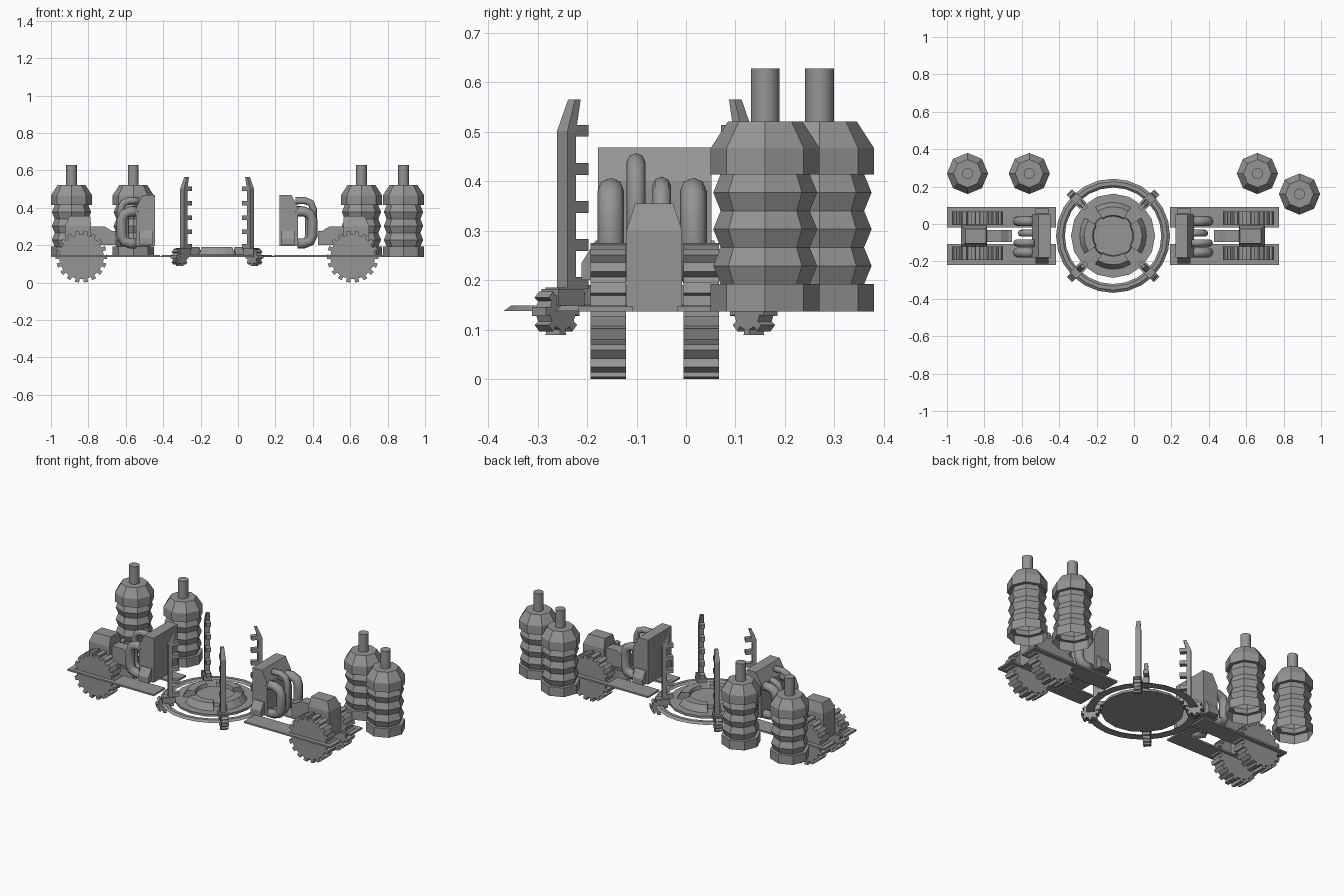
import bpy, bmesh, math
from mathutils import Matrix, Vector

if "Cube" in bpy.data.objects:
    bpy.data.objects.remove(bpy.data.objects["Cube"])

CX, CY = -0.112, -0.063          # middle of the round platform
grey = bpy.data.materials.new("steel grey")
grey.diffuse_color = (0.3, 0.3, 0.3, 1)
grey.use_nodes = True
grey.node_tree.nodes["Principled BSDF"].inputs["Base Color"].default_value = grey.diffuse_color


def finish(name, bm, matrix=Matrix()):
    bm.transform(matrix)
    bmesh.ops.recalc_face_normals(bm, faces=bm.faces)
    me = bpy.data.meshes.new(name)
    bm.to_mesh(me)
    bm.free()
    me.materials.append(grey)
    ob = bpy.data.objects.new(name, me)
    bpy.context.collection.objects.link(ob)
    return ob


def loft(name, rings, matrix=Matrix(), cap_start=True, cap_end=True, closed=False):
    """Skin a list of equal-length point rings."""
    bm = bmesh.new()
    vs = [[bm.verts.new(p) for p in r] for r in rings]
    n = len(vs[0])
    pairs = list(zip(vs, vs[1:])) + ([(vs[-1], vs[0])] if closed else [])
    for a, b in pairs:
        for i in range(n):
            bm.faces.new((a[i], a[(i + 1) % n], b[(i + 1) % n], b[i]))
    if cap_start and not closed:
        bm.faces.new(vs[0])
    if cap_end and not closed:
        bm.faces.new(vs[-1])
    return finish(name, bm, matrix)


def circle(r, z, n, turn=0.0):
    return [(r * math.cos(turn + math.tau * i / n), r * math.sin(turn + math.tau * i / n), z)
            for i in range(n)]


def rect(x0, x1, y0, y1, z):
    return [(x0, y0, z), (x1, y0, z), (x1, y1, z), (x0, y1, z)]


def box(name, x0, x1, y0, y1, z0, z1, matrix=Matrix()):
    return loft(name, [rect(x0, x1, y0, y1, z0), rect(x0, x1, y0, y1, z1)], matrix)


def gear(name, r_in, r_out, teeth, half, matrix):
    """Toothed wheel whose axle runs along y."""
    pts = []
    for i in range(teeth):
        for k, r in ((-0.25, r_in), (-0.24, r_out), (0.24, r_out), (0.25, r_in)):
            a = math.tau * (i + k) / teeth
            pts.append((r * math.cos(a), r * math.sin(a)))
    return loft(name, [[(x, y, z) for x, z in pts] for y in (-half, half)], matrix)


# ---- four ribbed tanks, open underneath, each with a chimney
PROFILE = [(.11, .137), (.11, .192), (.09, .192), (.105, .229), (.09, .266), (.105, .303),
           (.09, .34), (.105, .377), (.09, .414), (.11, .414), (.11, .467), (.075, .521)]
for x, y in ((-.89, .27), (-.56, .27), (.66, .27), (.885, .16)):
    at = Matrix.Translation((x, y, 0))
    loft("tank", [circle(r, z, 8) for r, z in PROFILE], at, cap_start=False)
    chimney = loft("chimney", [circle(.029, .515, 16), circle(.029, .628, 16)], at)
    for p in chimney.data.polygons:
        p.use_smooth = len(p.vertices) == 4

# ---- round platform: outer ring, floor disc and raised arc plates
centre = Matrix.Translation((CX, CY, 0))
loft("outer_ring", [circle(r, z, 24) for r, z in
                    ((.305, .138), (.29, .149), (.27, .149), (.258, .138))], centre, closed=True)
loft("floor_disc", [circle(.225, .138, 16), circle(.225, .152, 16)], centre)
loft("centre_plate", [circle(.12, .15, 16), circle(.115, .17, 16)], centre)
for q in range(4):
    base = q * math.pi / 2
    rings = []
    for k in range(5):
        a = base + math.radians(-32 + 16 * k)
        rings.append([(r * math.cos(a), r * math.sin(a), z)
                      for r, z in ((.10, .15), (.18, .15), (.155, .19), (.11, .19))])
    loft("arc_plate", rings, centre)

# ---- four notched posts standing on small toothed rollers
for q in range(4):
    m = centre @ Matrix.Rotation(math.radians(45 + 90 * q), 4, 'Z')
    loft("post", [rect(.24, .265, -.015, .015, .15), rect(.24, .265, -.015, .015, .5),
                  rect(.222, .238, -.01, .01, .565)], m)
    for i in range(5):
        z = .182 + .077 * i
        box("post_tooth", .203, .243, -.014, .014, z, z + .024, m)
    box("post_foot", .225, .30, -.024, .024, .149, .182, m)
    gear("roller", .037, .049, 8, .02, m @ Matrix.Translation((.283, 0, .137)))


# ---- two mirrored engine carriages, built outwards along +x
def pipe(m, y, r, top, out):
    """Bent exhaust pipe from the block face down to the deck."""
    path = [(.42, top), (out - .045, top), (out - .013, top - .013), (out, top - .045),
            (out, .25), (out - .012, .222), (out - .045, .21), (.43, .21)]
    rings = []
    for i, (x, z) in enumerate(path):
        a, b = path[max(i - 1, 0)], path[min(i + 1, len(path) - 1)]
        t = Vector((b[0] - a[0], 0, b[1] - a[1])).normalized()
        side = Vector((-t.z, 0, t.x))
        rings.append([Vector((x, y, z)) + side * r * math.cos(math.tau * k / 8)
                      + Vector((0, r * math.sin(math.tau * k / 8), 0)) for k in range(8)])
    ob = loft("pipe", rings, m)
    for p in ob.data.polygons:
        p.use_smooth = True


for s in (1, -1):
    m = centre @ Matrix.Scale(s, 4, (1, 0, 0))
    for side in (1, -1):
        # deck rails, split around the wheel
        def rail(name, x0, x1, y0, y1):
            a, b = sorted((side * y0, side * y1))
            box(name, x0, x1, a, b, .137, .147, m)
        rail("rail_outer", .305, .888, .125, .155)
        rail("rail_inner", .305, .888, .045, .062)
        rail("rail_inboard", .305, .59, .06, .126)
        rail("rail_end", .86, .888, .06, .126)
        gear("wheel", .119, .138, 18, .036,
             m @ Matrix.Translation((.725, side * .094, .138)))
        # sloped shoulder on each side of the block
        a, b, c = side * .11, side * .148, side * .12
        loft("block_shoulder", [[(x, a, .2), (x, b, .2), (x, b, .235), (x, c, .28), (x, a, .28)]
                                for x in (.345, .415)], m)
    # cab with a tapered roof
    loft("cab", [rect(.673, .813, -.057, .055, .137), rect(.673, .813, -.057, .055, .30),
                 rect(.678, .79, -.04, .037, .355)], m)
    loft("cab_neck", [[(x, y, z) for x, z in
                       ((.54, .2), (.68, .2), (.68, .30), (.6, .30), (.56, .275), (.54, .275))]
                      for y in (-.032, .032)], m)
    # tall engine block with a chamfered outer edge
    loft("engine_block", [[(x, y, z) for x, z in
                           ((.333, .197), (.433, .197), (.433, .40), (.398, .468), (.333, .468))]
                          for y in (-.115, .115)], m)
    for y, r, top, out in ((-.089, .027, .38, .51), (-.038, .019, .438, .515),
                           (.014, .019, .39, .49), (.078, .027, .38, .51)):
        pipe(m, y, r, top, out)
